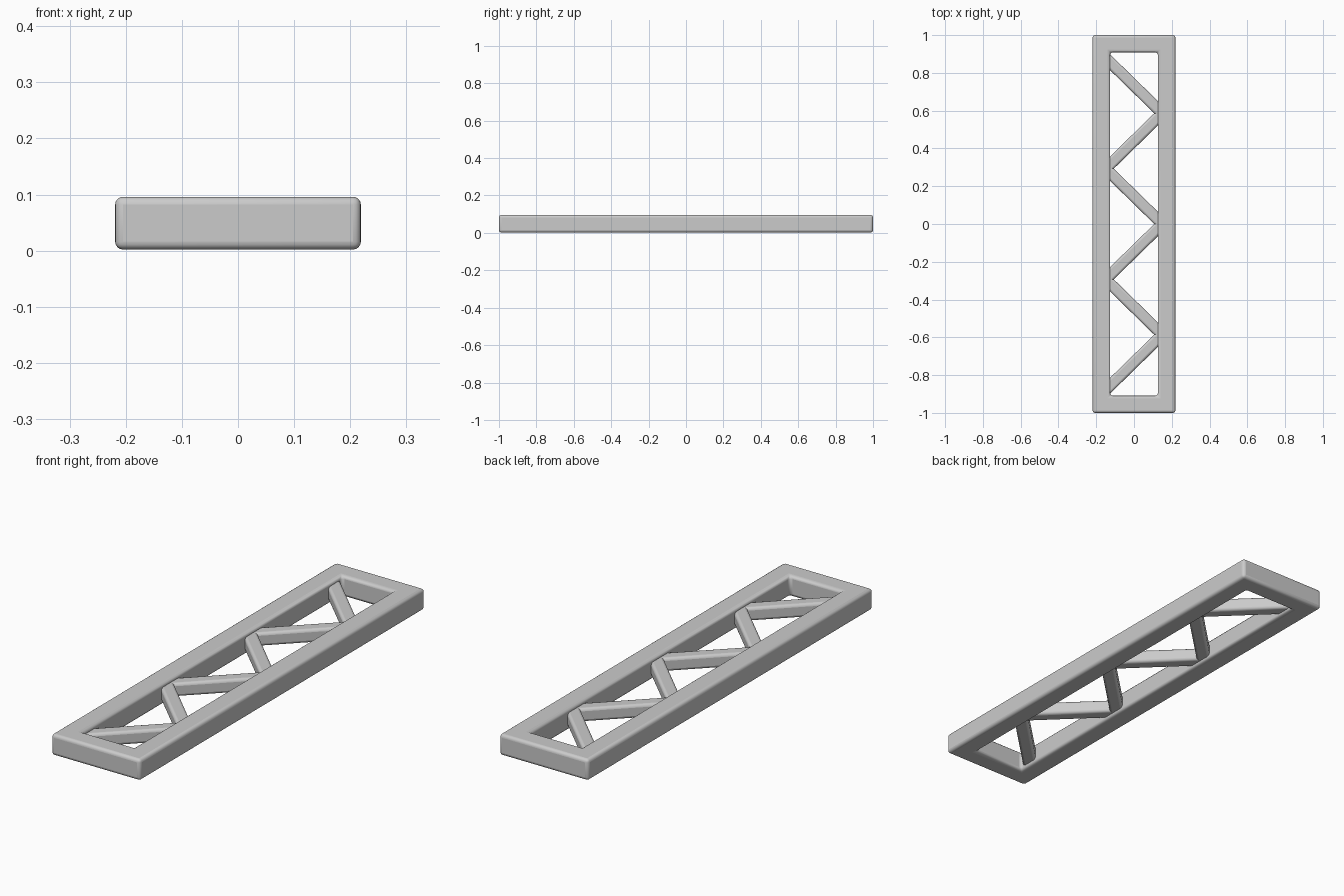
import bpy, bmesh, math

if "Cube" in bpy.data.objects:
    bpy.data.objects.remove(bpy.data.objects["Cube"])

def finish(name, bm, bevel, segments):
    bmesh.ops.recalc_face_normals(bm, faces=bm.faces)
    me = bpy.data.meshes.new(name)
    bm.to_mesh(me)
    bm.free()
    ob = bpy.data.objects.new(name, me)
    bpy.context.collection.objects.link(ob)
    mod = ob.modifiers.new("rounding", 'BEVEL')
    mod.width = bevel
    mod.segments = segments
    mod.limit_method = 'ANGLE'
    bpy.ops.object.select_all(action='DESELECT')
    bpy.context.view_layer.objects.active = ob
    ob.select_set(True)
    bpy.ops.object.shade_smooth_by_angle(angle=math.radians(35))
    return ob

def rect(bm, x, y, z):
    return [bm.verts.new((sx * x, sy * y, z))
            for sx, sy in ((-1, -1), (1, -1), (1, 1), (-1, 1))]

# Rectangular frame with an open middle
Z0, Z1 = 0.002, 0.096
bm = bmesh.new()
rings = [rect(bm, 0.219, 1.0, Z0), rect(bm, 0.219, 1.0, Z1),
         rect(bm, 0.126, 0.909, Z1), rect(bm, 0.126, 0.909, Z0)]
for k in range(4):
    a, b = rings[k], rings[(k + 1) % 4]
    for i in range(4):
        j = (i + 1) % 4
        bm.faces.new((a[i], a[j], b[j], b[i]))
finish("frame", bm, 0.014, 4)

# Zigzag bracing, one mitred strip sunk into the side rails
STEP, REACH, WIDTH, ZC, HALF = 0.293, 0.15, 0.06, 0.049, 0.03
half_y = WIDTH / 2 * math.hypot(STEP, 2 * REACH) / (2 * REACH)
for n in range(6):
    side = -1 if n % 2 == 0 else 1
    y0 = (n - 3) * STEP
    bm = bmesh.new()
    ends = []
    for x, y in ((side * REACH, y0), (-side * REACH, y0 + STEP)):
        ends.append([bm.verts.new((x, y + dy * half_y, ZC + dz * HALF))
                     for dy, dz in ((-1, -1), (1, -1), (1, 1), (-1, 1))])
    a, b = ends
    bm.faces.new(a)
    bm.faces.new(b[::-1])
    for i in range(4):
        j = (i + 1) % 4
        bm.faces.new((a[i], b[i], b[j], a[j]))
    finish("diagonal_brace_%d" % (n + 1), bm, 0.012, 3)
